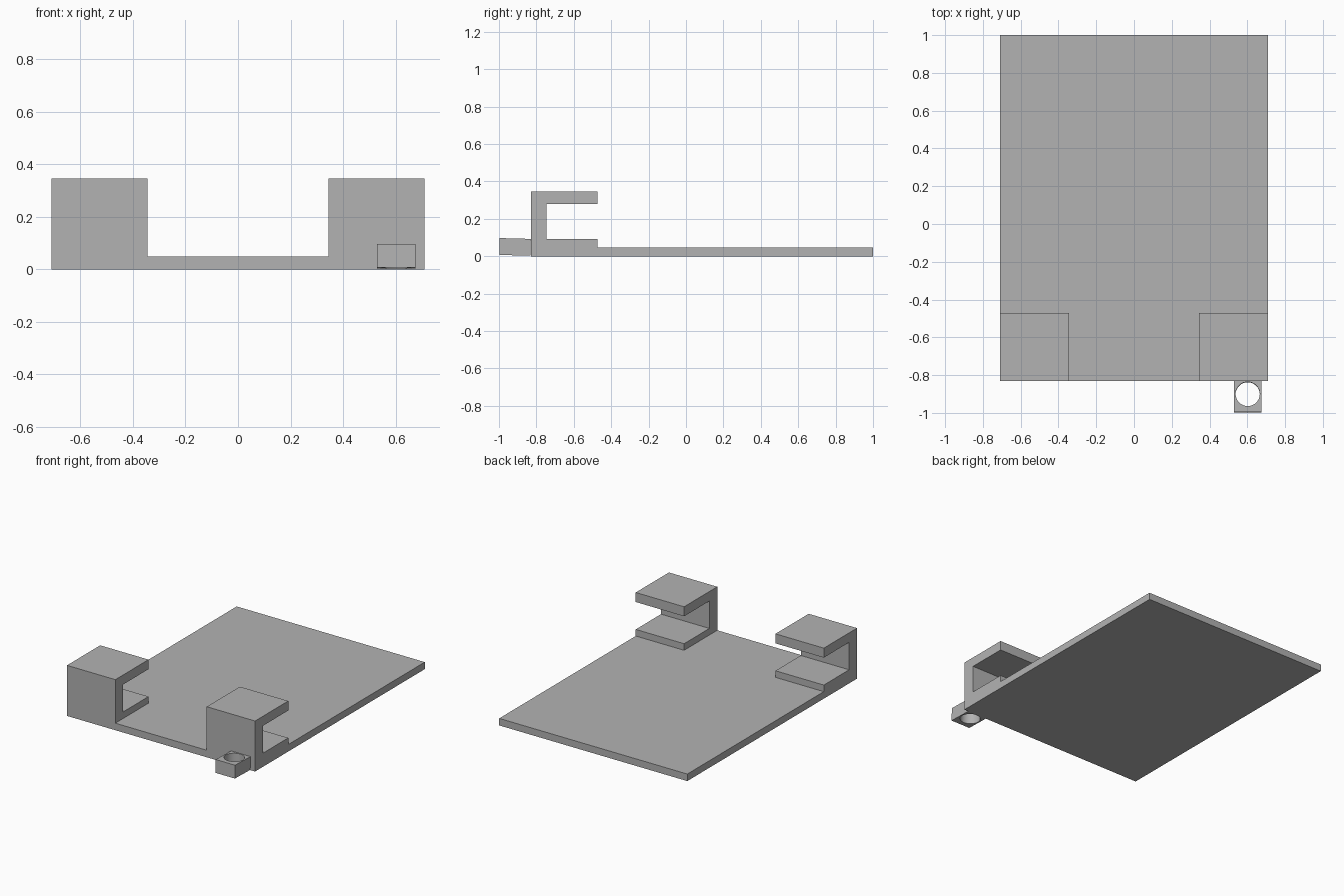
import bpy, bmesh, math
from mathutils import Matrix, Vector

cube = bpy.data.objects.get("Cube")
if cube:
    bpy.data.objects.remove(cube, do_unlink=True)

grey = bpy.data.materials.new("plain grey")
grey.use_nodes = True
GREY = (0.448, 0.448, 0.448, 1)
grey.diffuse_color = GREY
grey.node_tree.nodes["Principled BSDF"].inputs["Base Color"].default_value = GREY


def extrude_loops(name, loops, direction):
    """Fill the outline (with optional holes) and extrude it into a solid."""
    bm = bmesh.new()
    edges = []
    for loop in loops:
        verts = [bm.verts.new(p) for p in loop]
        edges += [bm.edges.new((v, verts[i - 1])) for i, v in enumerate(verts)]
    bmesh.ops.triangle_fill(bm, use_beauty=True, edges=edges)
    result = bmesh.ops.extrude_face_region(bm, geom=bm.faces[:], use_keep_orig=True)
    moved = [g for g in result["geom"] if isinstance(g, bmesh.types.BMVert)]
    bmesh.ops.translate(bm, verts=moved, vec=Vector(direction))
    bmesh.ops.recalc_face_normals(bm, faces=bm.faces[:])
    mesh = bpy.data.meshes.new(name)
    bm.to_mesh(mesh)
    bm.free()
    mesh.materials.append(grey)
    obj = bpy.data.objects.new(name, mesh)
    bpy.context.collection.objects.link(obj)
    return obj


def rect(x0, x1, y0, y1, z):
    return [(x0, y0, z), (x1, y0, z), (x1, y1, z), (x0, y1, z)]


# Base plate
HALF, FRONT, THICK = 0.71, -0.83, 0.048
extrude_loops("base_plate", [rect(-HALF, HALF, FRONT, 1, 0)], (0, 0, THICK))

# Pair of C-shaped clips on the front corners
WALL, LIP, WIDTH = -0.745, -0.472, 0.365
profile = [(FRONT, THICK), (LIP, THICK), (LIP, 0.093), (WALL, 0.093),
           (WALL, 0.28), (LIP, 0.28), (LIP, 0.345), (FRONT, 0.345)]
for side, x in (("left", HALF - WIDTH), ("right", -HALF)):
    extrude_loops(side + "_clip", [[(x, y, z) for y, z in profile]], (WIDTH, 0, 0))

# Slightly tilted keyring block with a round through hole
R, N, H = 0.064, 48, 0.045
circle = [(R * math.cos(a), 0.013 + R * math.sin(a), -H)
          for a in (math.tau * i / N for i in range(N))]
ring = extrude_loops("ring_block", [rect(-0.073, 0.073, -0.083, 0.083, -H), circle], (0, 0, 2 * H))
ring.data.transform(Matrix.Translation((0.602, -0.914, 0.05)) @ Matrix.Rotation(math.radians(-1.5), 4, 'X'))
bpy.ops.object.select_all(action='DESELECT')
ring.select_set(True)
bpy.context.view_layer.objects.active = ring
bpy.ops.object.shade_smooth_by_angle(angle=math.radians(30))
